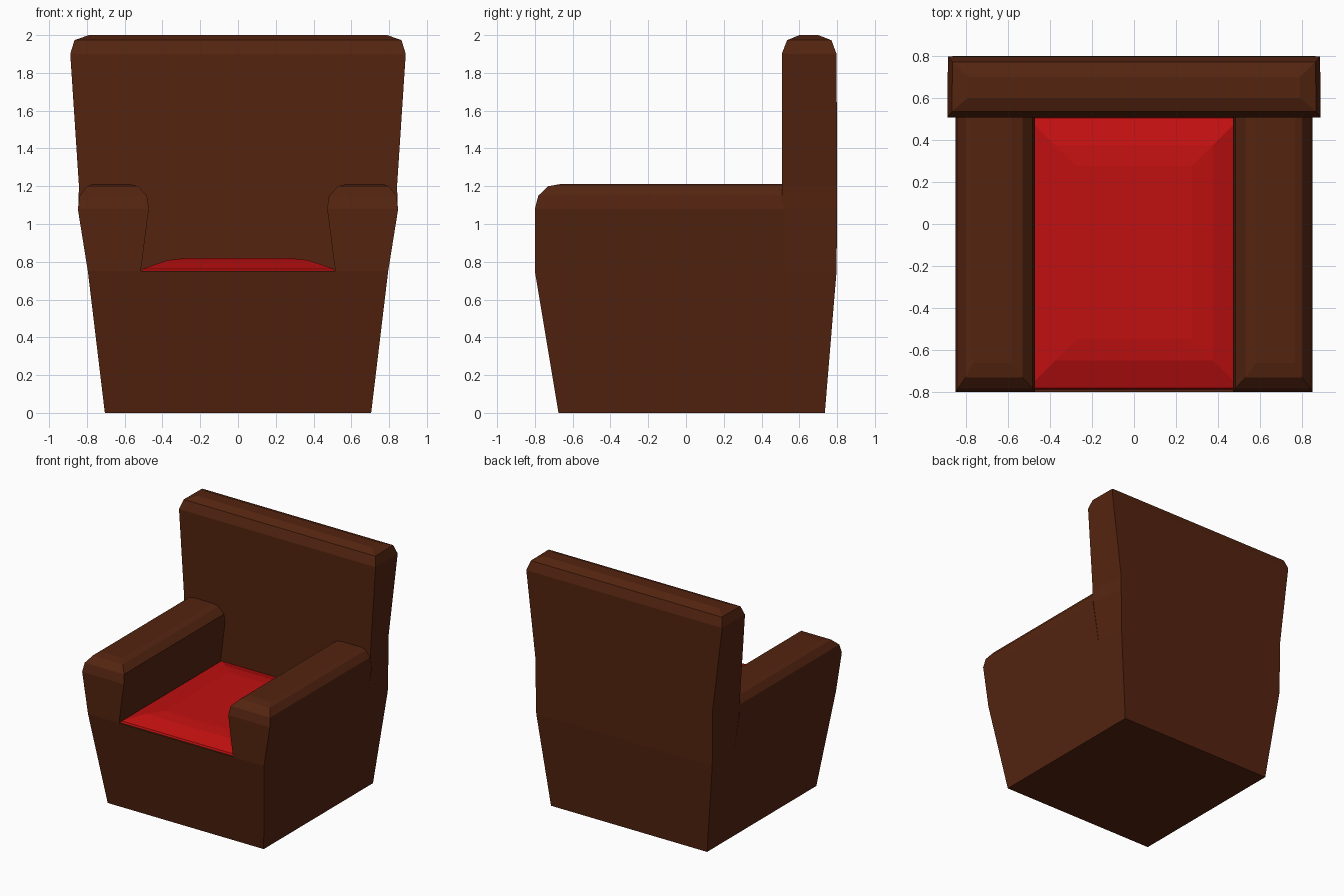
import bpy, bmesh

if "Cube" in bpy.data.objects:
    bpy.data.objects.remove(bpy.data.objects["Cube"])


def material(name, rgb):
    m = bpy.data.materials.new(name)
    m.diffuse_color = (*rgb, 1)
    m.use_nodes = True
    m.node_tree.nodes["Principled BSDF"].inputs["Base Color"].default_value = m.diffuse_color
    return m


brown = material("brown_leather", (0.088, 0.0175, 0.005))
red = material("red_cushion", (0.53, 0.005, 0.005))


def loft(name, rings, mat, mirror=False):
    """Stack four-sided rings (lists of points) into a closed solid."""
    bm = bmesh.new()
    loops = [[bm.verts.new(p) for p in ring] for ring in rings]
    for a, b in zip(loops, loops[1:]):
        for i in range(4):
            j = (i + 1) % 4
            bm.faces.new((a[i], a[j], b[j], b[i]))
    bm.faces.new(loops[0][::-1])
    bm.faces.new(loops[-1])
    bmesh.ops.recalc_face_normals(bm, faces=bm.faces)
    me = bpy.data.meshes.new(name)
    bm.to_mesh(me)
    bm.free()
    me.materials.append(mat)
    ob = bpy.data.objects.new(name, me)
    bpy.context.collection.objects.link(ob)
    if mirror:
        ob.modifiers.new("mirror", 'MIRROR')
    return ob


def rect(x0, x1, y0, y1, z):
    return [(x0, y0, z), (x1, y0, z), (x1, y1, z), (x0, y1, z)]


def trapezoid(xf, xr, y0, y1, z):
    return [(-xf, y0, z), (xf, y0, z), (xr, y1, z), (-xr, y1, z)]


# Tapered base
loft("base", [rect(-0.705, 0.705, -0.675, 0.735, 0),
              rect(-0.795, 0.795, -0.80, 0.797, 0.75)], brown)

# Backrest, front corners flare out to meet the arms
loft("backrest", [trapezoid(xf, xr, y0, y1, z) for xf, xr, y0, y1, z in (
    (0.795, 0.795, 0.507, 0.797, 0.75),
    (0.846, 0.80, 0.507, 0.80, 1.08),
    (0.842, 0.80, 0.507, 0.80, 1.20),
    (0.888, 0.885, 0.507, 0.797, 1.90),
    (0.866, 0.863, 0.535, 0.77, 1.973),
    (0.79, 0.79, 0.60, 0.70, 2.0))], brown)

# Arms with rounded tops and fronts, ending inside the backrest
loft("arms", [rect(x0, x1, y0, 0.52, z) for x0, x1, y0, z in (
    (0.515, 0.795, -0.80, 0.75),
    (0.472, 0.848, -0.80, 1.08),
    (0.482, 0.838, -0.782, 1.15),
    (0.53, 0.80, -0.73, 1.20),
    (0.58, 0.765, -0.66, 1.212))], brown, mirror=True)

# Domed seat cushion
loft("seat_cushion", [rect(-0.515 + d, 0.515 - d, -0.79 + d, 0.515 - d, z)
                      for d, z in ((0, 0.745), (0.01, 0.763),
                                   (0.14, 0.808), (0.24, 0.82))], red)
